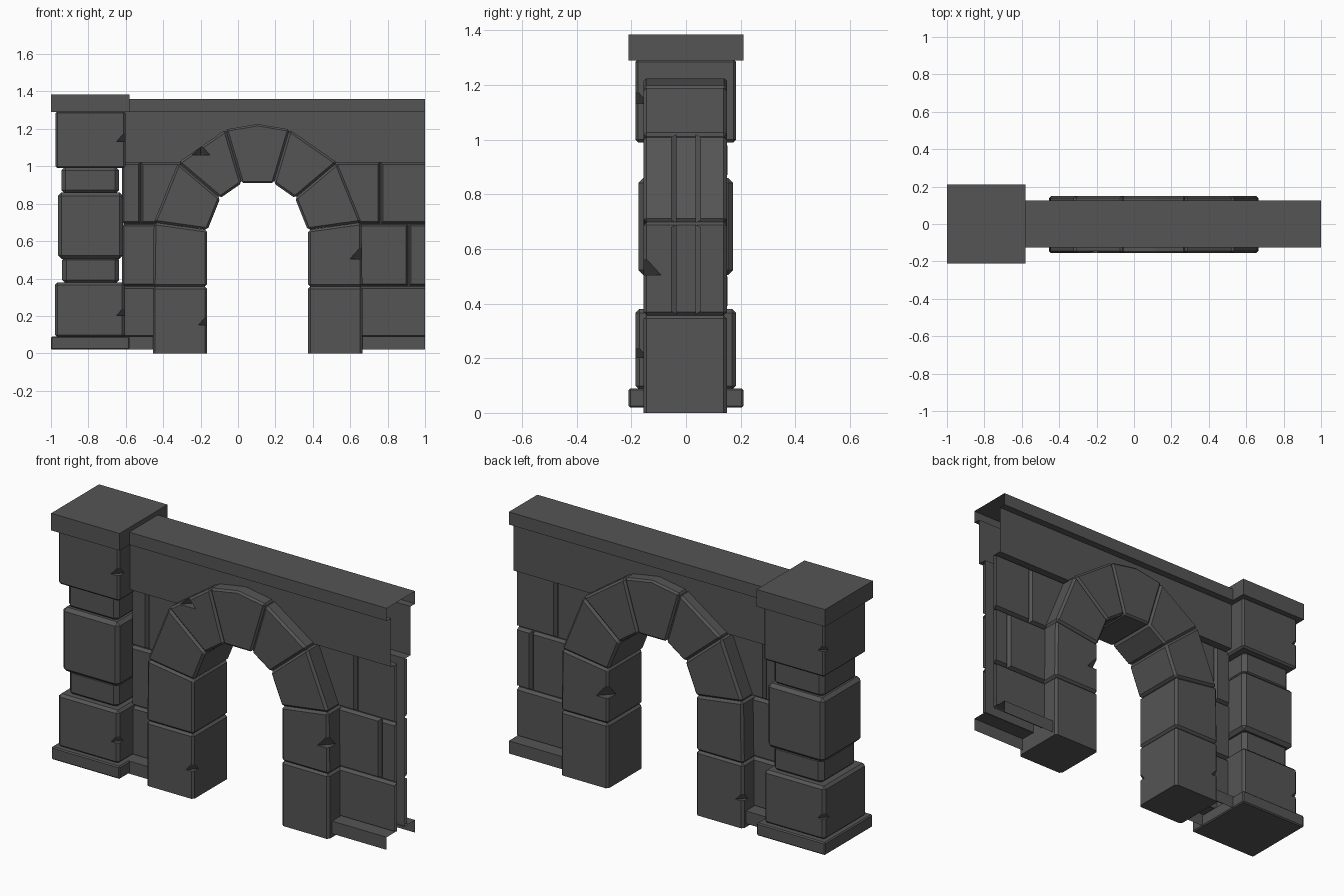
import bpy, bmesh, math
from mathutils import Vector

if "Cube" in bpy.data.objects:
    bpy.data.objects.remove(bpy.data.objects["Cube"])

stone = bpy.data.materials.new("dark_stone")
stone.diffuse_color = (0.09, 0.09, 0.09, 1)
stone.use_nodes = True
stone.node_tree.nodes["Principled BSDF"].inputs["Base Color"].default_value = stone.diffuse_color
CX = 0.105                      # centre line of the arch


def finish(name, bm):
    me = bpy.data.meshes.new(name)
    bm.to_mesh(me)
    bm.free()
    ob = bpy.data.objects.new(name, me)
    bpy.context.collection.objects.link(ob)
    me.materials.append(stone)
    return ob


def prism(name, pts, y0, y1, bevel=0.0):
    """Closed block: an x/z outline extruded along y, with chamfered edges."""
    bm = bmesh.new()
    f = bm.faces.new([bm.verts.new((x, y0, z)) for x, z in pts])
    g = bmesh.ops.extrude_face_region(bm, geom=[f])["geom"]
    vs = [v for v in g if isinstance(v, bmesh.types.BMVert)]
    bmesh.ops.translate(bm, verts=vs, vec=(0, y1 - y0, 0))
    if bevel:
        edges = [e for e in bm.edges if max(v.co.z for v in e.verts) > 0.001]
        bmesh.ops.bevel(bm, geom=edges, offset=bevel, segments=1,
                        affect='EDGES', clamp_overlap=True)
    bmesh.ops.recalc_face_normals(bm, faces=bm.faces[:])
    return finish(name, bm)


def box(name, x0, x1, y0, y1, z0, z1, bevel=0.0):
    return prism(name, [(x0, z0), (x1, z0), (x1, z1), (x0, z1)], y0, y1, bevel)


def chip(ob, x, y, z, r=0.05):
    """Knock a pointed chip out of a block edge."""
    bm = bmesh.new()
    bmesh.ops.create_cone(bm, cap_ends=True, segments=4, radius1=r * 0.5,
                          radius2=r * 0.05, depth=r * 1.1)
    bmesh.ops.create_cone
    d = Vector((x, y, z))
    for v in bm.verts:
        v.co = Vector((v.co.x * 2.2, v.co.y * 2.2, v.co.z)) + d
    cutter = finish("chip_cutter", bm)
    cutter.hide_render = True
    m = ob.modifiers.new("chip", 'BOOLEAN')
    m.operation, m.object, m.solver = 'DIFFERENCE', cutter, 'EXACT'
    bpy.context.view_layer.objects.active = ob
    bpy.ops.object.modifier_apply(modifier=m.name)
    bpy.data.objects.remove(cutter)


def strip(name, x0, x1, profile):
    """Open sheet: a y/z profile swept along x."""
    bm = bmesh.new()
    a = [bm.verts.new((x0, y, z)) for y, z in profile]
    b = [bm.verts.new((x1, y, z)) for y, z in profile]
    for i in range(len(profile) - 1):
        bm.faces.new((a[i], b[i], b[i + 1], a[i + 1]))
    return finish(name, bm)


def panel(name, side, x0, x1, z0, z1, c=0.01, y_in=0.035, y_out=0.055):
    """Raised wall stone with sloping rims; open at the cut end x = 1."""
    bm = bmesh.new()
    xe = x1 if x1 >= 1 else x1 - c
    lo = [(x0, z0), (x1, z0), (x1, z1), (x0, z1)]
    hi = [(x0 + c, z0 + c), (xe, z0 + c), (xe, z1 - c), (x0 + c, z1 - c)]
    a = [bm.verts.new((x, side * y_in, z)) for x, z in lo]
    b = [bm.verts.new((x, side * y_out, z)) for x, z in hi]
    bm.faces.new(b)
    for i in range(4):
        if not (i == 1 and x1 >= 1):
            j = (i + 1) % 4
            bm.faces.new((a[i], a[j], b[j], b[i]))
    if side > 0:
        bmesh.ops.reverse_faces(bm, faces=bm.faces[:])
    return finish(name, bm)


# Pillar: plinth, stacked stones, cap
box("pillar_plinth", -1, -0.58, -0.21, 0.21, 0.02, 0.09, 0.006)
low = box("pillar_stone_low", -0.978, -0.605, -0.185, 0.183, 0.085, 0.38, 0.014)
box("pillar_neck_low", -0.94, -0.635, -0.152, 0.152, 0.37, 0.52, 0.022)
box("pillar_stone_middle", -0.962, -0.615, -0.174, 0.172, 0.505, 0.86, 0.018)
box("pillar_neck_high", -0.945, -0.635, -0.152, 0.152, 0.85, 1.0, 0.022)
top = box("pillar_stone_top", -0.975, -0.602, -0.185, 0.183, 0.99, 1.295, 0.01)
box("pillar_cap", -1, -0.58, -0.21, 0.21, 1.29, 1.385)
for ob, z in ((low, 0.23), (top, 1.16)):
    chip(ob, -0.60, -0.19, z)
    chip(ob, -0.985, 0.19, z)

# Arch: jamb stones and voussoirs, mirrored about the arch centre
def mirrored(pts, s):
    return [(CX + s * (CX - x), z) for x, z in pts]

JAMB_LOW = [(-0.455, 0), (-0.165, 0), (-0.165, 0.357), (-0.455, 0.357)]
JAMB_HIGH = [(-0.455, 0.357), (-0.165, 0.357), (-0.165, 0.66), (-0.45, 0.70)]
HAUNCH = [(-0.45, 0.70), (-0.163, 0.66), (-0.095, 0.83), (-0.32, 1.02)]
SHOULDER = [(-0.32, 1.02), (-0.095, 0.83), (0.02, 0.91), (-0.065, 1.197)]
KEY = [(-0.065, 1.197), (0.02, 0.91), (0.19, 0.91), (0.275, 1.197), (CX, 1.226)]
arch = {}
for side, s in (("left", -1), ("right", 1)):
    for part, pts in (("jamb_low", JAMB_LOW), ("jamb_high", JAMB_HIGH),
                      ("haunch", HAUNCH), ("shoulder", SHOULDER)):
        arch[side, part] = prism(f"arch_{part}_{side}", mirrored(pts, s),
                                 -0.156, 0.15, 0.012)
prism("arch_keystone", KEY, -0.156, 0.15, 0.01)
chip(arch["left", "jamb_low"], -0.16, -0.16, 0.18)
chip(arch["left", "jamb_low"], -0.46, 0.155, 0.18)
chip(arch["right", "jamb_high"], 0.665, -0.16, 0.54, 0.065)
chip(arch["right", "jamb_high"], 0.37, 0.155, 0.54, 0.075)
chip(arch["left", "shoulder"], -0.20, -0.165, 1.09, 0.055)

# Wall: hollow, open at the right end; frieze and coping in one sheet
half = [(-0.035, 1.02), (-0.085, 1.02), (-0.085, 1.29), (-0.125, 1.29), (-0.125, 1.36)]
strip("wall_frieze_and_coping", -0.61, 1,
      half + [(-y, z) for y, z in reversed(half)])
base = [(-0.125, 0.02), (-0.125, 0.09), (-0.035, 0.09), (-0.035, 1.02)]
stones = [(-0.62, -0.3, 0.085, 0.357), (0.5, 1, 0.085, 0.357),
          (-0.62, -0.3, 0.362, 0.69), (0.5, 0.908, 0.362, 0.69), (0.914, 1, 0.362, 0.69),
          (-0.62, -0.522, 0.695, 1.02), (-0.518, -0.24, 0.695, 1.02),
          (0.45, 0.758, 0.695, 1.02), (0.764, 1, 0.695, 1.02)]
for face, side in (("front", -1), ("back", 1)):
    prof = base if side < 0 else [(-y, z) for y, z in reversed(base)]
    strip(f"wall_base_left_{face}", -0.61, -0.28, prof)
    strip(f"wall_base_right_{face}", 0.49, 1, prof)
    for i, (x0, x1, z0, z1) in enumerate(stones):
        panel(f"wall_stone_{face}_{i + 1}", side, x0, x1, z0, z1)
